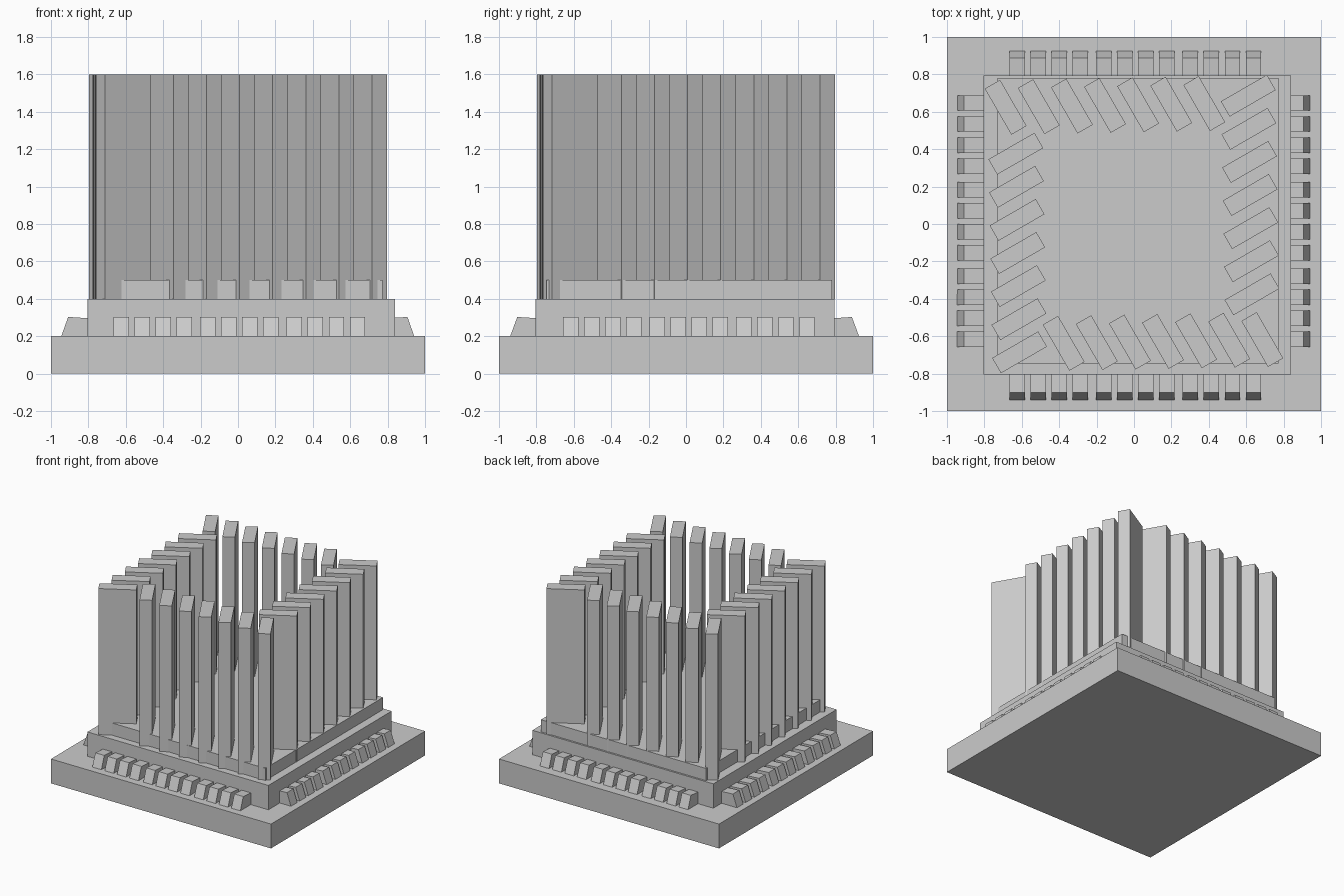
import bpy
from math import radians, pi
from mathutils import Matrix, Vector

if "Cube" in bpy.data.objects:
    bpy.data.objects.remove(bpy.data.objects["Cube"], do_unlink=True)

grey = bpy.data.materials.new("plain grey")
grey.use_nodes = True
grey.diffuse_color = (0.6, 0.6, 0.6, 1)
grey.node_tree.nodes["Principled BSDF"].inputs["Base Color"].default_value = (0.6, 0.6, 0.6, 1)


def box(name, low, high, matrix=None):
    """Box between two corners, optionally moved by a matrix."""
    low, high = Vector(low), Vector(high)
    bpy.ops.mesh.primitive_cube_add(size=1)
    ob = bpy.context.object
    ob.name = name
    size = high - low
    ob.data.transform(Matrix.Translation((low + high) / 2) @ Matrix.Diagonal((*size, 1)))
    if matrix:
        ob.data.transform(matrix)
    ob.data.materials.append(grey)
    return ob


# Stepped plinth
box("base_slab", (-1, -1, 0), (1, 1, 0.2))
box("lower_step", (-0.805, -0.805, 0.2), (0.84, 0.795, 0.4))
box("upper_step", (-0.73, -0.747, 0.4), (0.772, 0.78, 0.5))

# Slanted fins: seven per side in a pinwheel, each row drifting slightly outward
LENGTH, WIDTH, TOP = 0.284, 0.094, 1.6
sides = ["back", "left", "front", "right"]
for k, radius in enumerate([0.624, 0.612, 0.618, 0.611]):
    turn = Matrix.Rotation(k * pi / 2, 4, "Z")
    for i in range(7):
        place = Matrix.Translation((-0.686 + 0.177 * i, radius + 0.0033 * i, 0))
        box(f"fin_{sides[k]}_{i + 1}",
            (-WIDTH / 2, -LENGTH / 2, 0.4), (WIDTH / 2, LENGTH / 2, TOP),
            turn @ place @ Matrix.Rotation(radians(30), 4, "Z"))


# Wedge studs: three groups of four per side, sloped on the outer face
def stud(name, centre, foot, brow, inner, matrix):
    half = 0.041
    profile = [(inner, 0.2), (foot, 0.2), (brow, 0.303), (inner, 0.293)]
    verts = [(centre + s * half, y, z) for s in (-1, 1) for y, z in profile]
    faces = [(0, 1, 2, 3), (7, 6, 5, 4)]
    faces += [(j, j + 4, (j + 1) % 4 + 4, (j + 1) % 4) for j in range(4)]
    mesh = bpy.data.meshes.new(name)
    mesh.from_pydata([matrix @ Vector(v) for v in verts], [], faces)
    mesh.materials.append(grey)
    mesh.validate()
    ob = bpy.data.objects.new(name, mesh)
    bpy.context.collection.objects.link(ob)
    # keep every face pointing outward
    import bmesh
    bm = bmesh.new()
    bm.from_mesh(mesh)
    bmesh.ops.recalc_face_normals(bm, faces=bm.faces)
    bm.to_mesh(mesh)
    bm.free()


for k, (foot, brow, shift) in enumerate([(0.925, 0.887, 0.007), (0.945, 0.908, 0.015),
                                         (0.94, 0.902, -0.007), (0.942, 0.906, -0.015)]):
    turn = Matrix.Rotation(k * pi / 2, 4, "Z")
    for g in (-1, 0, 1):
        for j in range(4):
            centre = shift + 0.463 * g + 0.1125 * (j - 1.5)
            stud(f"stud_{sides[k]}_{(g + 1) * 4 + j + 1}", centre, foot, brow, 0.75, turn)
